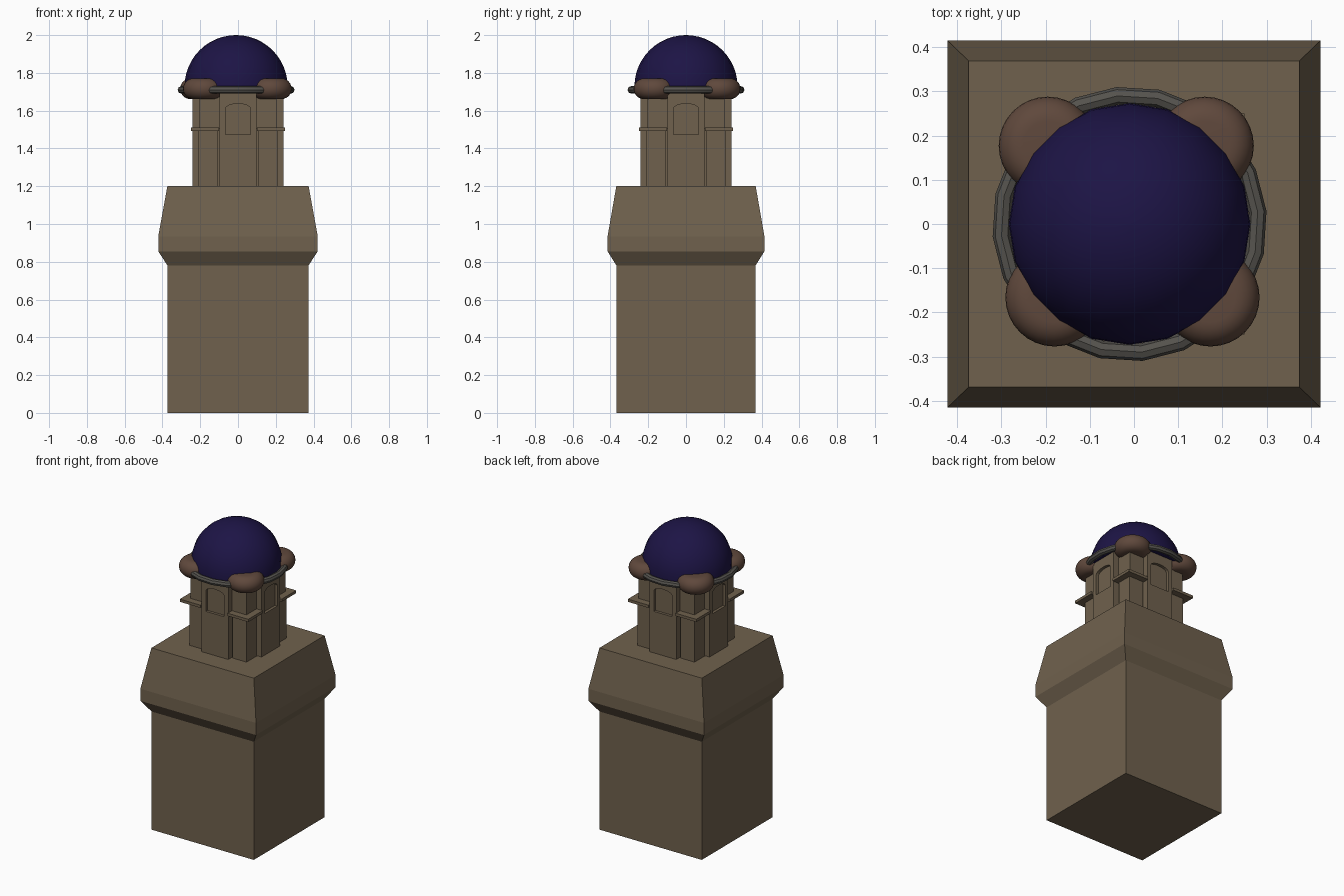
import bpy, bmesh, math
from mathutils import Matrix

if "Cube" in bpy.data.objects:
    bpy.data.objects.remove(bpy.data.objects["Cube"])


def material(name, rgb):
    m = bpy.data.materials.new(name)
    m.diffuse_color = (*rgb, 1)
    m.use_nodes = True
    m.node_tree.nodes["Principled BSDF"].inputs["Base Color"].default_value = m.diffuse_color
    return m


STONE = material("stone", (0.16, 0.12, 0.075))
CLAY = material("clay", (0.115, 0.065, 0.045))
METAL = material("grey_trim", (0.09, 0.085, 0.075))
BLUE = material("dome_blue", (0.012, 0.007, 0.06))


def finish(name, bm, mat, smooth=False):
    bmesh.ops.recalc_face_normals(bm, faces=bm.faces)
    me = bpy.data.meshes.new(name)
    bm.to_mesh(me)
    bm.free()
    ob = bpy.data.objects.new(name, me)
    bpy.context.collection.objects.link(ob)
    if mat:
        me.materials.append(mat)
    if smooth:
        bpy.ops.object.select_all(action='DESELECT')
        ob.select_set(True)
        bpy.context.view_layer.objects.active = ob
        bpy.ops.object.shade_smooth_by_angle(angle=math.radians(40))
    return ob


def loft(name, rings, mat, smooth=False):
    # Stack of closed rings, capped at both ends
    bm = bmesh.new()
    vs = [[bm.verts.new(p) for p in r] for r in rings]
    n = len(rings[0])
    for a, b in zip(vs, vs[1:]):
        for i in range(n):
            j = (i + 1) % n
            bm.faces.new((a[i], a[j], b[j], b[i]))
    bm.faces.new(vs[0][::-1])
    bm.faces.new(vs[-1])
    return finish(name, bm, mat, smooth)


def rect(x0, x1, y0, y1, z):
    return [(x0, y0, z), (x1, y0, z), (x1, y1, z), (x0, y1, z)]


def box(name, x0, x1, y0, y1, z0, z1, mat=STONE):
    return loft(name, [rect(x0, x1, y0, y1, z0), rect(x0, x1, y0, y1, z1)], mat)


def lathe(name, profile, n, cx, cy, mat):
    rings = [[(cx + r * math.cos(2 * math.pi * i / n), cy + r * math.sin(2 * math.pi * i / n), z)
              for i in range(n)] for r, z in profile]
    return loft(name, rings, mat, True)


# Square base with flared collar and tapered top
base = [(0.373, 0.368, 0), (0.373, 0.368, 0.78), (0.422, 0.415, 0.855),
        (0.422, 0.415, 0.935), (0.374, 0.369, 1.2)]
loft("tower_base", [rect(-x, x, -y, y, z) for x, y, z in base], STONE)

# Lantern core
box("lantern_core", -0.19, 0.19, -0.19, 0.19, 1.19, 1.71)

# Arched cutter outline shared by the four bays
W = 0.067
arch = [(-W, 1.474), (W, 1.474)] + [
    (W * math.cos(math.pi * i / 8), 1.61 + 0.027 * math.sin(math.pi * i / 8)) for i in range(9)]

for k, side in enumerate(("front", "right", "back", "left")):
    rot = Matrix.Rotation(k * math.pi / 2, 4, 'Z')
    # Projecting wall bay with a recessed arched window
    bay = box(side + "_bay", -0.097, 0.097, -0.24, -0.15, 1.19, 1.715)
    cutter = loft(side + "_window_cutter",
                  [[(x, y, z) for x, z in arch] for y in (-0.3, -0.222)], None)
    for ob in (bay, cutter):
        ob.data.transform(rot)
    mod = bay.modifiers.new("window", 'BOOLEAN')
    mod.object = cutter
    mod.solver = 'EXACT'
    cutter.hide_render = True
    cutter.hide_viewport = True

# Corner piers, ledges and rounded cushions
cushions = {(1, 1): (0.16, 0.177), (-1, 1): (-0.195, 0.177),
            (-1, -1): (-0.18, -0.166), (1, -1): (0.173, -0.166)}
for (sx, sy), (cx, cy) in cushions.items():
    def corner(name, a, b, z0, z1):
        x, y = sorted((sx * a, sx * b)), sorted((sy * a, sy * b))
        box(name, *x, *y, z0, z1)
    tag = ("back" if sy > 0 else "front") + ("_right" if sx > 0 else "_left")
    corner(tag + "_lower_pier", 0.106, 0.208, 1.19, 1.495)
    corner(tag + "_upper_pier", 0.098, 0.205, 1.505, 1.7)
    corner(tag + "_ledge", 0.1, 0.25, 1.492, 1.51)
    r = 0.055
    prof = [(0.056 + r * math.cos(a), 1.716 + r * math.sin(a))
            for a in (math.pi * (i / 12 - 0.5) for i in range(13))]
    lathe(tag + "_cushion", prof, 32, cx, cy, CLAY)

# Ring around the foot of the dome
N, M = 20, 8
bm = bmesh.new()
grid = []
for i in range(N):
    a = 2 * math.pi * (i + 0.3) / N
    grid.append([])
    for j in range(M):
        b = 2 * math.pi * j / M
        rr = 0.291 + 0.02 * math.cos(b)
        grid[i].append(bm.verts.new((-0.01 + rr * math.cos(a), rr * math.sin(a),
                                     1.71 + 0.02 * math.sin(b))))
for i in range(N):
    for j in range(M):
        p, q = grid[i], grid[(i + 1) % N]
        bm.faces.new((p[j], q[j], q[(j + 1) % M], p[(j + 1) % M]))
finish("dome_ring", bm, METAL, True)

# Hemispherical dome
R = 0.273
prof = [(R, 1.7)] + [(R * math.cos(t), 1.727 + R * math.sin(t))
                     for t in (math.pi / 2 * i / 12 for i in range(12))] + [(0.002, 2.0)]
lathe("dome", prof, 20, -0.01, 0, BLUE)
